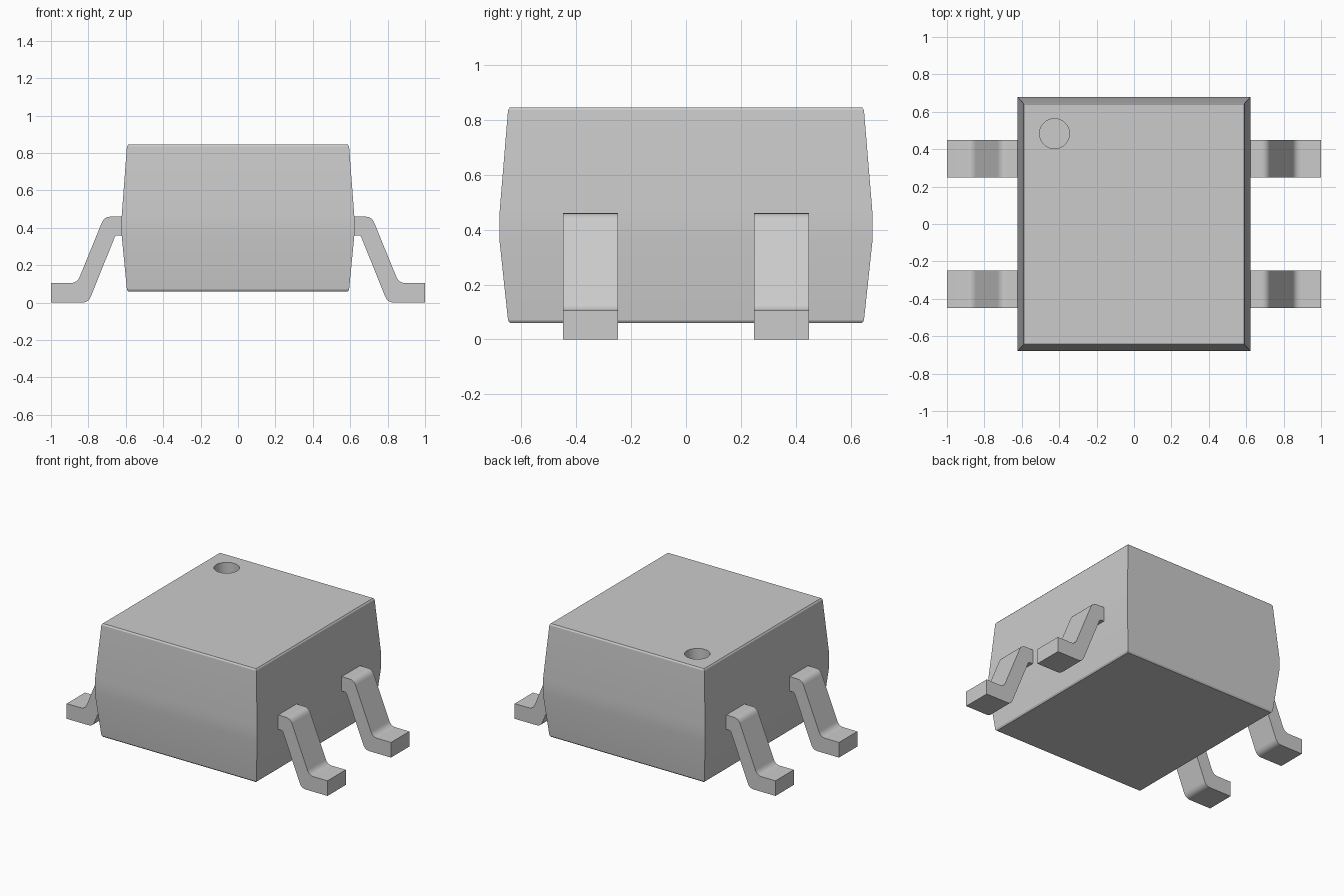
import bpy, bmesh
from mathutils import Vector

cube = bpy.data.objects.get("Cube")
if cube:
    bpy.data.objects.remove(cube, do_unlink=True)

grey = bpy.data.materials.new("plain_grey")
grey.use_nodes = True
grey.diffuse_color = (0.6, 0.6, 0.6, 1)
grey.node_tree.nodes["Principled BSDF"].inputs["Base Color"].default_value = (0.6, 0.6, 0.6, 1)


def make_object(name, bm):
    bmesh.ops.recalc_face_normals(bm, faces=bm.faces)
    mesh = bpy.data.meshes.new(name)
    bm.to_mesh(mesh)
    bm.free()
    mesh.materials.append(grey)
    obj = bpy.data.objects.new(name, mesh)
    bpy.context.collection.objects.link(obj)
    return obj


def activate(obj):
    bpy.ops.object.select_all(action='DESELECT')
    obj.select_set(True)
    bpy.context.view_layer.objects.active = obj


def smooth(obj, angle):
    activate(obj)
    bpy.ops.object.shade_smooth_by_angle(angle=angle)


def fillet(corners, steps=5):
    """Round each (x, z, cut length) corner of a closed outline."""
    pts = []
    for i, (x, z, cut) in enumerate(corners):
        p = Vector((x, z))
        if cut == 0:
            pts.append(p)
            continue
        before = Vector(corners[i - 1][:2]) - p
        after = Vector(corners[(i + 1) % len(corners)][:2]) - p
        a, b = p + before.normalized() * cut, p + after.normalized() * cut
        for s in range(steps + 1):
            t = s / steps
            pts.append(a * (1 - t) ** 2 + p * 2 * t * (1 - t) + b * t ** 2)
    return pts


# Body: stacked rectangles, widest around the middle, with softened rims
bm = bmesh.new()
rings = []
for hx, hy, z in [(0.587, 0.641, 0.06), (0.594, 0.648, 0.07), (0.622, 0.679, 0.36),
                  (0.622, 0.679, 0.46), (0.594, 0.648, 0.835), (0.587, 0.641, 0.845)]:
    rings.append([bm.verts.new((sx * hx, sy * hy, z))
                  for sx, sy in [(-1, -1), (1, -1), (1, 1), (-1, 1)]])
for low, high in zip(rings, rings[1:]):
    for i in range(4):
        j = (i + 1) % 4
        bm.faces.new((low[i], low[j], high[j], high[i]))
bm.faces.new(rings[0])
bm.faces.new(rings[-1])
body = make_object("body", bm)

# Round marker dimple sunk into the top
bm = bmesh.new()
bmesh.ops.create_cone(bm, cap_ends=True, segments=40, radius1=0.08, radius2=0.08, depth=0.2)
bmesh.ops.translate(bm, verts=bm.verts, vec=(-0.425, 0.483, 0.845))
cutter = make_object("dimple_cutter", bm)
cutter.hide_render = True
cut = body.modifiers.new("dimple", 'BOOLEAN')
cut.operation = 'DIFFERENCE'
cut.solver = 'EXACT'
cut.object = cutter
activate(body)
bpy.ops.object.modifier_apply(modifier="dimple")
bpy.data.objects.remove(cutter, do_unlink=True)
smooth(body, 0.35)

# Leads: bent strip outline extruded across its width
outline = fillet([(0.58, 0.46, 0), (0.715, 0.46, 0.035), (0.86, 0.105, 0.035), (1, 0.105, 0),
                  (1, 0, 0), (0.80, 0, 0.035), (0.655, 0.36, 0.012), (0.58, 0.36, 0)])
for side, sx in (("left", 1), ("right", -1)):
    for end, cy in (("front", -0.348), ("back", 0.348)):
        bm = bmesh.new()
        face = bm.faces.new([bm.verts.new((sx * p.x, cy - 0.1, p.y)) for p in outline])
        out = bmesh.ops.extrude_face_region(bm, geom=[face])
        moved = [v for v in out["geom"] if isinstance(v, bmesh.types.BMVert)]
        bmesh.ops.translate(bm, verts=moved, vec=(0, 0.2, 0))
        lead = make_object(f"{end}_{side}_lead", bm)
        smooth(lead, 0.6)
        weighted = lead.modifiers.new("flat_faces", 'WEIGHTED_NORMAL')
        weighted.keep_sharp = True
